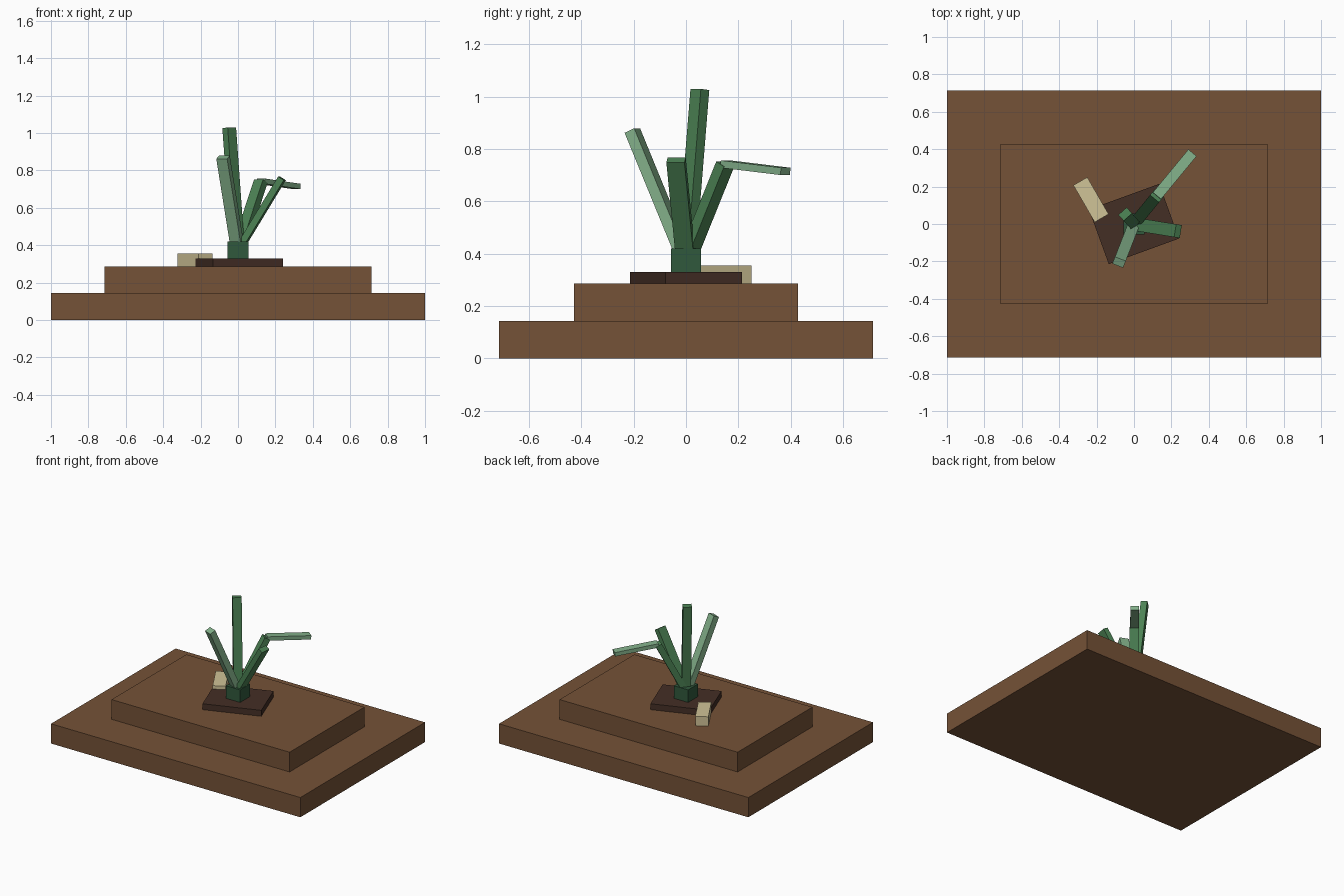
import bpy
import math
from mathutils import Matrix, Vector

old = bpy.data.objects.get("Cube")
if old:
    bpy.data.objects.remove(old, do_unlink=True)


def material(name, r, g, b):
    # sRGB bytes to linear
    rgb = [((c / 255 + 0.055) / 1.055) ** 2.4 for c in (r, g, b)]
    mat = bpy.data.materials.new(name)
    mat.use_nodes = True
    mat.diffuse_color = (*rgb, 1)
    node = next(n for n in mat.node_tree.nodes if n.type == "BSDF_PRINCIPLED")
    node.inputs["Base Color"].default_value = (*rgb, 1)
    return mat


soil = material("soil brown", 117, 82, 55)
dark_soil = material("dark soil", 68, 46, 37)
stone = material("cream stone", 208, 195, 151)
stem_green = material("dark green", 48, 88, 60)
leaf_green = material("mid green", 76, 130, 84)
pale_green = material("pale green", 131, 176, 138)


def add_box(name, mat, matrix, size):
    bpy.ops.mesh.primitive_cube_add(size=1)
    obj = bpy.context.object
    obj.name = name
    obj.data.materials.append(mat)
    obj.data.transform(matrix @ Matrix.Diagonal((*size, 1)))
    return obj


def slab(name, mat, size, bottom, center=(0, 0), turn=0):
    """Upright box standing at a given height, turned about z."""
    place = Matrix.Translation((*center, bottom + size[2] / 2))
    return add_box(name, mat, place @ Matrix.Rotation(math.radians(turn), 4, "Z"), size)


def blade(name, mat, start, end, width, thickness):
    """Box along a line, with its width kept level."""
    start, end = Vector(start), Vector(end)
    along = (end - start).normalized()
    side = Vector((0, 0, 1)).cross(along).normalized()
    face = along.cross(side)
    turn = Matrix((side, face, along)).transposed().to_4x4()
    place = Matrix.Translation((start + end) / 2)
    return add_box(name, mat, place @ turn, (width, thickness, (end - start).length))


# Stepped ground
slab("ground_lower", soil, (2, 1.428, 0.143), 0)
slab("ground_upper", soil, (1.428, 0.857, 0.143), 0.143)

# Planting patch and stone
slab("dark_patch", dark_soil, (0.4, 0.311, 0.043), 0.286, turn=20)
slab("stone", stone, (0.228, 0.086, 0.068), 0.286, (-0.23, 0.13), -60)

# Stem and leaves
slab("stem", stem_green, (0.114, 0.114, 0.092), 0.328)
root = (0, 0, 0.37)
bend = (0.122, 0.15, 0.742)
blade("tall_leaf", leaf_green, root, (-0.047, 0.053, 1.027), 0.06, 0.043)
blade("front_leaf", pale_green, root, (-0.08, -0.205, 0.87), 0.062, 0.043)
blade("left_leaf", leaf_green, root, (0.235, -0.038, 0.757), 0.07, 0.036)
blade("back_leaf", leaf_green, root, bend, 0.062, 0.043)
blade("back_leaf_tip", pale_green, bend, (0.312, 0.38, 0.714), 0.057, 0.028)
